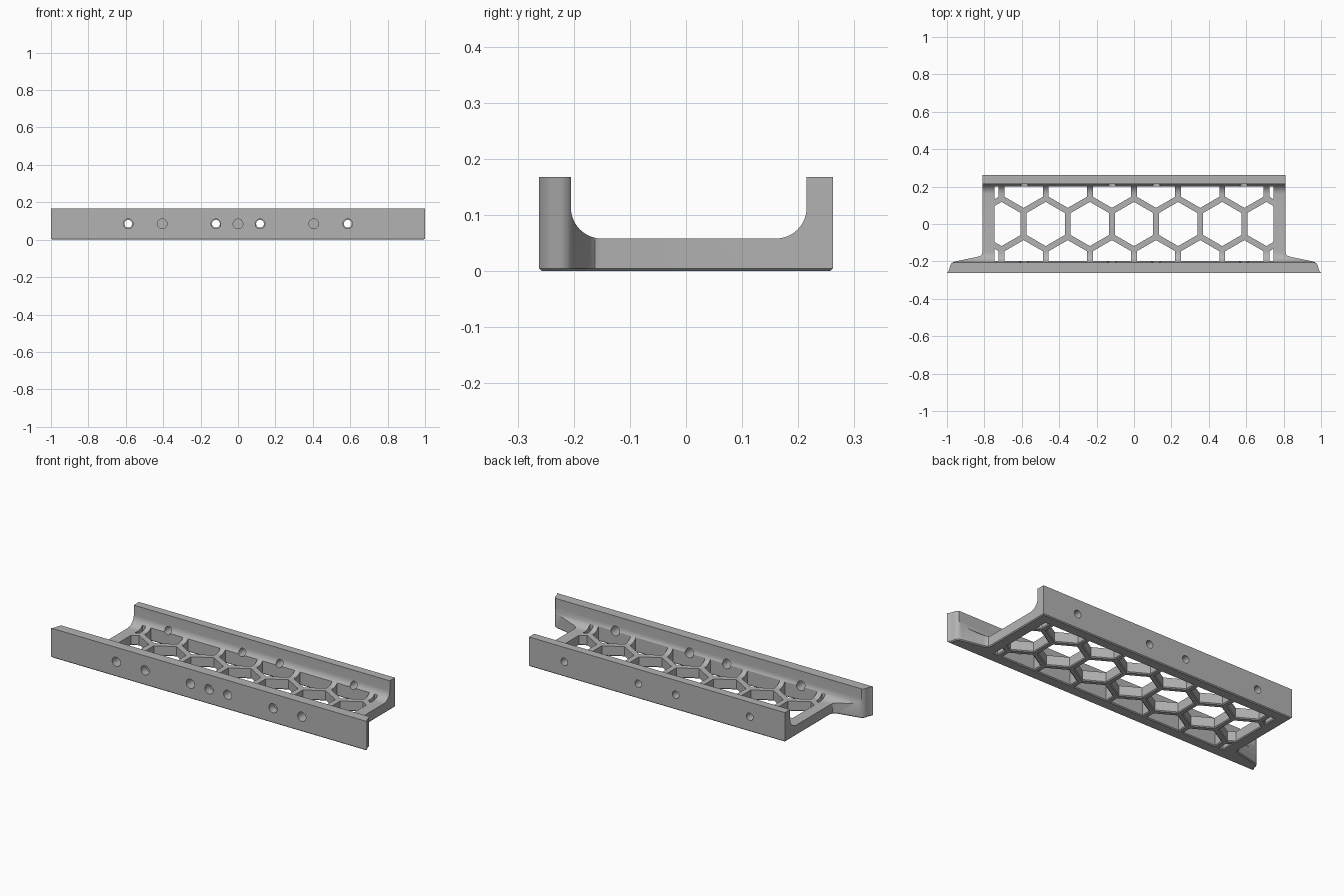
import bpy, bmesh, math
from mathutils import Matrix, Vector

if "Cube" in bpy.data.objects:
    bpy.data.objects.remove(bpy.data.objects["Cube"], do_unlink=True)

grey = bpy.data.materials.new("plain grey")
grey.use_nodes = True
grey.diffuse_color = (0.45, 0.45, 0.45, 1)
grey.node_tree.nodes["Principled BSDF"].inputs["Base Color"].default_value = (0.45, 0.45, 0.45, 1)


def make_object(name, bm):
    bmesh.ops.recalc_face_normals(bm, faces=bm.faces)
    mesh = bpy.data.meshes.new(name)
    bm.to_mesh(mesh)
    bm.free()
    mesh.materials.append(grey)
    obj = bpy.data.objects.new(name, mesh)
    bpy.context.collection.objects.link(obj)
    return obj


def prism(bm, points, direction):
    face = bm.faces.new([bm.verts.new(p) for p in points])
    out = bmesh.ops.extrude_face_region(bm, geom=[face])["geom"]
    bmesh.ops.translate(bm, vec=direction, verts=[v for v in out if isinstance(v, bmesh.types.BMVert)])


def arc(cy, cz, r, start, end, steps=12):
    angles = [math.radians(start + (end - start) * i / steps) for i in range(steps + 1)]
    return [(cy + r * math.cos(a), cz + r * math.sin(a)) for a in angles]


def boolean(obj, cutter, operation):
    mod = obj.modifiers.new(operation.lower(), "BOOLEAN")
    mod.operation, mod.object, mod.solver = operation, cutter, "EXACT"
    bpy.context.view_layer.objects.active = obj
    bpy.ops.object.modifier_apply(modifier=mod.name)
    bpy.data.objects.remove(cutter, do_unlink=True)


HEIGHT, FLOOR, DEPTH = 0.168, 0.058, 0.262
CHAMFER = 0.005

# Plan outline: narrow body with flared ends on the front wall
half = [(1, -DEPTH), (0.993, -0.253), (0.987, -0.24), (0.983, -0.222), (0.977, -0.211),
        (0.967, -0.204), (0.955, -0.2), (0.835, -0.175), (0.822, -0.17), (0.813, -0.162),
        (0.81, -0.15), (0.81, DEPTH)]
outline = half + [(-x, y) for x, y in reversed(half)]
bm = bmesh.new()
prism(bm, [(x, y, 0) for x, y in outline], (0, 0, HEIGHT))
bottom = [e for e in bm.edges if all(v.co.z < 0.001 for v in e.verts)]
bmesh.ops.bevel(bm, geom=bottom, offset=CHAMFER, segments=1, affect="EDGES")
tray = make_object("mounting_tray", bm)

# Rounded channel between the two walls
r = 0.055
channel = [(-0.205, 0.3)] + arc(-0.205 + r, FLOOR + r, r, 180, 270)
channel += arc(0.215 - r, FLOOR + r, r, 270, 360) + [(0.215, 0.3)]
bm = bmesh.new()
prism(bm, [(-1.2, y, z) for y, z in channel], (2.4, 0, 0))
boolean(tray, make_object("channel_cutter", bm), "DIFFERENCE")


# Honeycomb openings, clipped to a rectangle and flared at the underside
def clipped_hexagon(cx, cy, size, limits):
    pts = [(cx + size * math.sin(k * math.pi / 3), cy + size * math.cos(k * math.pi / 3)) for k in range(6)]
    for axis, sign, limit in limits:
        kept = []
        for a, b in zip(pts, pts[1:] + pts[:1]):
            da, db = sign * a[axis] - limit, sign * b[axis] - limit
            if da <= 0:
                kept.append(a)
            if da * db < 0:
                t = da / (da - db)
                kept.append((a[0] + t * (b[0] - a[0]), a[1] + t * (b[1] - a[1])))
        pts = kept
    return pts


def hex_layer(bm, cx, cy, grow, z):
    limits = [(0, 1, 0.745 + grow), (0, -1, 0.745 + grow), (1, 1, 0.2 + grow), (1, -1, 0.197 + grow)]
    pts = clipped_hexagon(cx, cy, 0.118 + grow * 1.15, limits)
    return [bm.verts.new((x, y, z)) for x, y in pts]


PITCH = 0.236
ROW = PITCH * math.sqrt(3) / 2
bm = bmesh.new()
for row in (-1, 0, 1):
    for i in range(-4, 4 if row else 5):
        cx = (i + 0.5 * abs(row)) * PITCH
        if abs(cx) > 0.84:
            continue
        layers = [hex_layer(bm, cx, row * ROW, g, z)
                  for g, z in ((CHAMFER * 1.2, -0.001), (0, CHAMFER), (0, 0.16))]
        n = len(layers[0])
        bm.faces.new(layers[0])
        bm.faces.new(layers[-1])
        for low, high in zip(layers, layers[1:]):
            for k in range(n):
                bm.faces.new((low[k], low[(k + 1) % n], high[(k + 1) % n], high[k]))
boolean(tray, make_object("honeycomb_cutter", bm), "DIFFERENCE")


# Screw holes through both walls, and blind sockets in the front face
def drill(bm, x, y0, y1, radius):
    place = Matrix.Translation((x, (y0 + y1) / 2, 0.085)) @ Matrix.Rotation(math.pi / 2, 4, "X")
    bmesh.ops.create_cone(bm, cap_ends=True, segments=32, radius1=radius, radius2=radius,
                          depth=y1 - y0, matrix=place)


bm = bmesh.new()
for x in (-0.587, -0.118, 0.118, 0.587):
    drill(bm, x, -0.3, -0.15, 0.026)
    drill(bm, x, 0.15, 0.3, 0.021)
for x in (-0.405, 0, 0.405):
    drill(bm, x, -0.3, -0.218, 0.026)
boolean(tray, make_object("hole_cutter", bm), "DIFFERENCE")

# Smooth curved surfaces, crisp edges
bpy.ops.object.select_all(action="DESELECT")
tray.select_set(True)
bpy.context.view_layer.objects.active = tray
bpy.ops.object.shade_smooth_by_angle(angle=math.radians(30))
